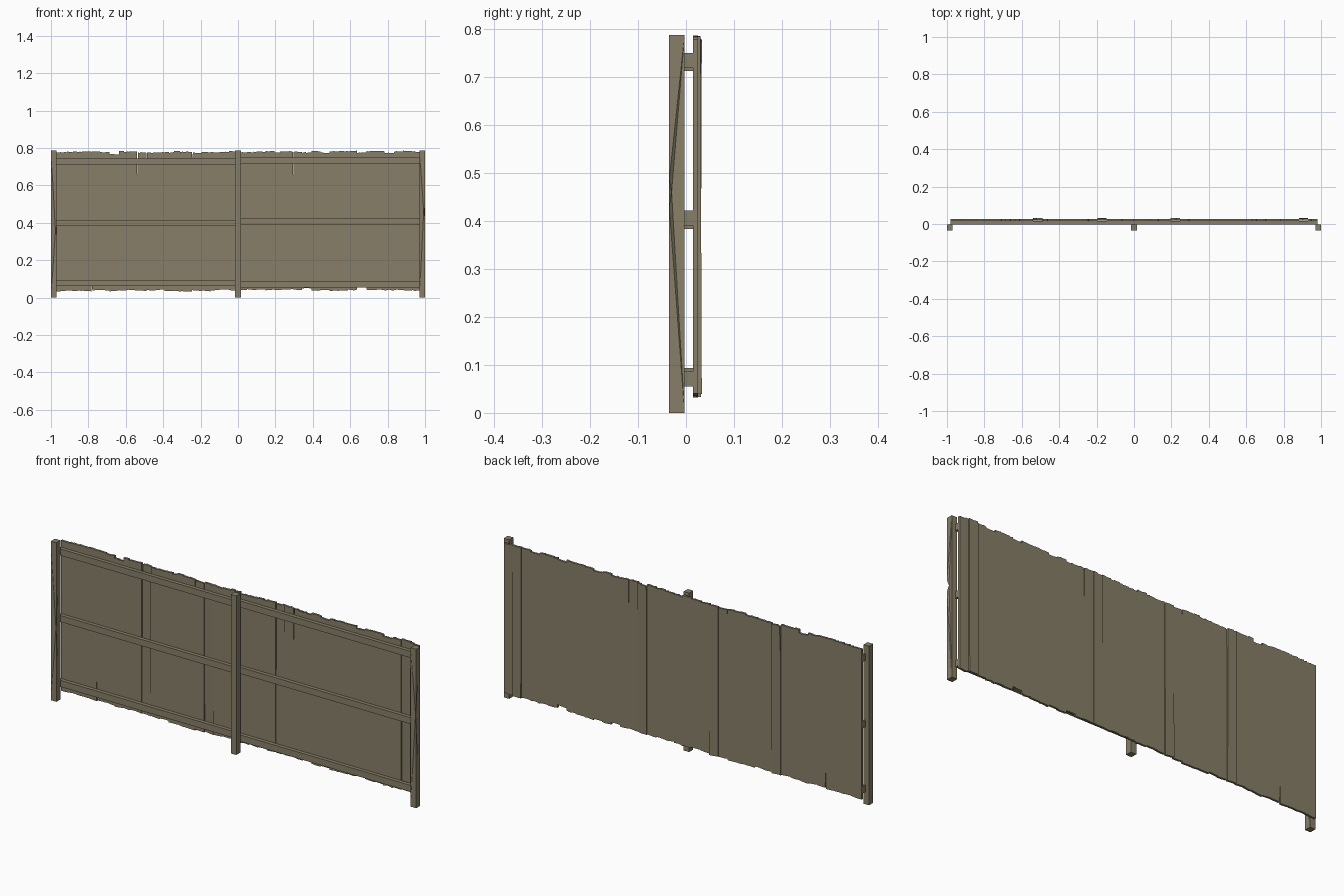
import bpy, bmesh, random
from mathutils import Vector

random.seed(7)
if "Cube" in bpy.data.objects:
    bpy.data.objects.remove(bpy.data.objects["Cube"], do_unlink=True)

wood = bpy.data.materials.new("weathered wood")
wood.use_nodes = True
colour = (0.246, 0.212, 0.140, 1)
wood.diffuse_color = colour
bsdf = wood.node_tree.nodes["Principled BSDF"]
bsdf.inputs["Base Color"].default_value = colour
bsdf.inputs["Roughness"].default_value = 0.9


def finish(name, bm):
    bmesh.ops.recalc_face_normals(bm, faces=bm.faces)
    mesh = bpy.data.meshes.new(name)
    bm.to_mesh(mesh)
    bm.free()
    mesh.materials.append(wood)
    obj = bpy.data.objects.new(name, mesh)
    bpy.context.collection.objects.link(obj)
    return obj


def box(x0, x1, y0, y1, z0, z1):
    bm = bmesh.new()
    bmesh.ops.create_cube(bm, size=1)
    for v in bm.verts:
        v.co = Vector((x1 if v.co.x > 0 else x0,
                       y1 if v.co.y > 0 else y0,
                       z1 if v.co.z > 0 else z0))
    return bm


def chip(bm, side, z, push):
    """Knock a small splinter out of one front corner of a post."""
    edge = next(e for e in bm.edges
                if all(v.co.y < -0.03 for v in e.verts)
                and abs(e.verts[0].co.x - side) < 0.001
                and abs(e.verts[1].co.x - side) < 0.001)
    added = []
    for height in (z - 0.03, z, z + 0.025):
        low, high = sorted(edge.verts, key=lambda v: v.co.z)
        fac = (height - low.co.z) / (high.co.z - low.co.z)
        new_edge, vert = bmesh.utils.edge_split(edge, low, fac)
        added.append(vert)
        edge = next(e for e in vert.link_edges if high in e.verts)
    added[1].co += Vector((push, 0.005, 0))
    bmesh.ops.triangulate(bm, faces=[f for f in bm.faces if len(f.verts) > 4])


# Posts, standing in front of the rails
for name, x in (("right_post", -0.985), ("middle_post", 0), ("left_post", 0.985)):
    bm = box(x - 0.015, x + 0.015, -0.035, -0.003, 0, 0.787)
    if x > 0.5:
        chip(bm, x + 0.015, 0.46, -0.007)
    if x < -0.5:
        chip(bm, x + 0.015, 0.36, -0.006)
    finish(name, bm)

# Rails, one set for each bay
for side, x0, x1, heights in (("right", -0.98, 0, (0.062, 0.383, 0.712)),
                              ("left", 0, 0.98, (0.055, 0.390, 0.718))):
    for level, z in zip(("lower", "middle", "upper"), heights):
        finish(f"{side}_{level}_rail", box(x0, x1, -0.003, 0.015, z, z + 0.032))

# Planks with ragged ends; some stand proud, some are split or broken short
COUNT, PITCH = 40, 0.049
proud = {9: 0.006, 16: 0.004, 24: 0.004, 38: 0.006}
broken_top = {6: 0.766}
broken_bottom = {33: 0.056, 27: 0.05}
split_top = {26: 0.59, 15: 0.745, 9: 0.65, 10: 0.65}
split_bottom = {4: 0.13}

for i in range(COUNT):
    x0 = -0.98 + i * PITCH
    x1 = x0 + PITCH
    top = broken_top.get(i, random.uniform(0.774, 0.784))
    base = broken_bottom.get(i, random.uniform(0.035, 0.043))
    jag = lambda: random.uniform(-0.003, 0.003)
    mid = x0 + PITCH * random.uniform(0.3, 0.7)

    # Outline runs up the left edge, across the top and down the other side
    outline = []
    if i in split_bottom:
        outline += [(x0 + 0.005, base), (x0, split_bottom[i])]
    else:
        outline.append((x0, base + jag()))
    if i in split_top:
        outline += [(x0, split_top[i]), (x0 + 0.004, top)]
    else:
        outline.append((x0, top + jag()))
    step = jag()
    outline += [(mid, top + step), (mid + 0.001, top - step),
                (x1, top + jag()), (x1, base + jag()), (mid, base + jag())]

    # Extrude the outline, leaning the proud planks a little
    lift = proud.get(i, 0)
    lean = 0.004 if i in (9, 24) else -0.004
    bm = bmesh.new()
    y = lambda z: 0.015 + (lift + lean * (z - 0.4) if lift else 0)
    face = bm.faces.new([bm.verts.new((x, y(z), z)) for x, z in outline])
    result = bmesh.ops.extrude_face_region(bm, geom=[face], use_keep_orig=True)
    moved = [g for g in result["geom"] if isinstance(g, bmesh.types.BMVert)]
    bmesh.ops.translate(bm, verts=moved, vec=(0, 0.0105, 0))
    finish(f"plank_{i + 1}", bm)
